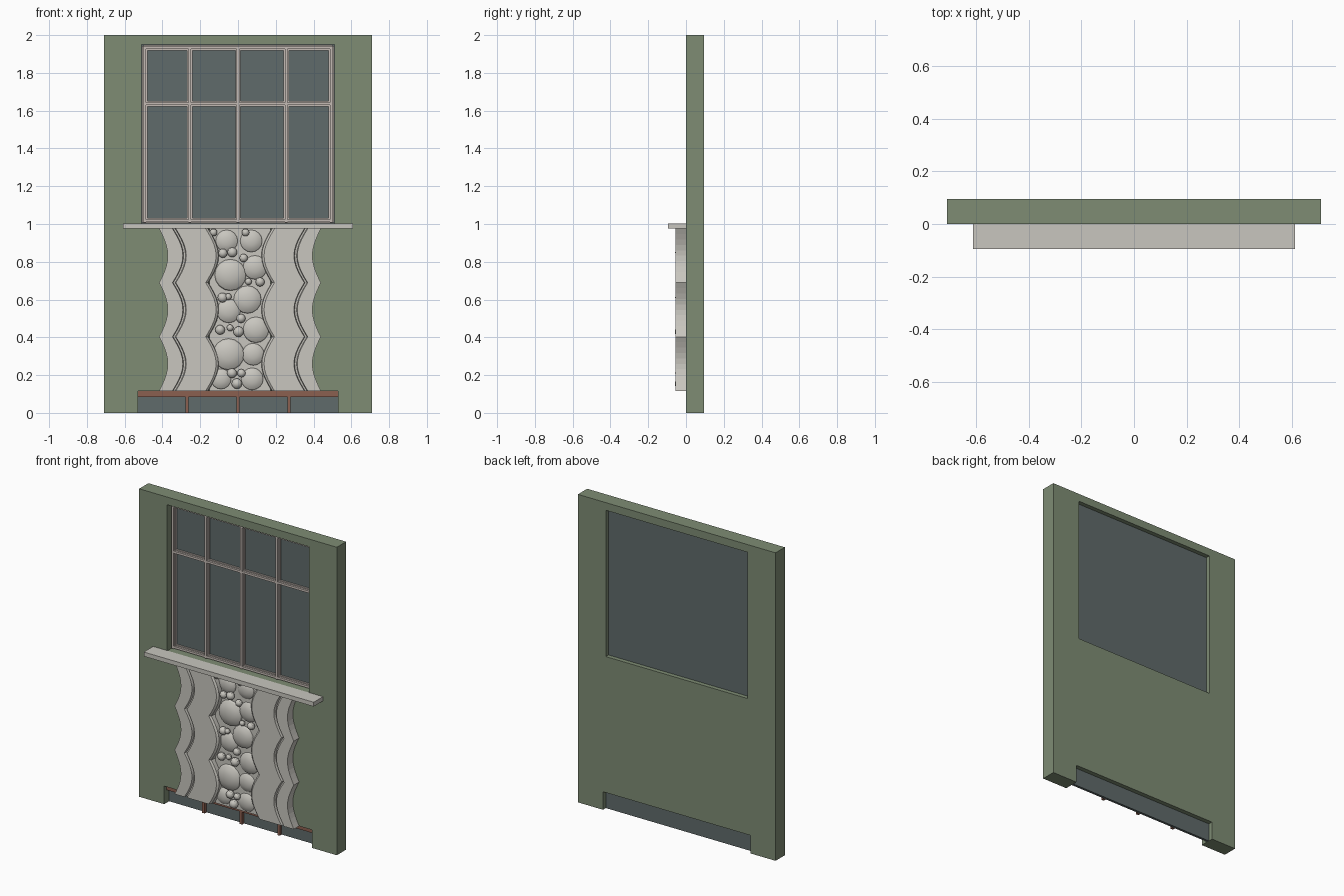
import bpy, bmesh
from math import sin, pi
from mathutils import Matrix, Vector

if "Cube" in bpy.data.objects:
    bpy.data.objects.remove(bpy.data.objects["Cube"])


def material(name, rgb):
    m = bpy.data.materials.new(name)
    m.use_nodes = True
    col = (*rgb, 1)
    m.diffuse_color = col
    m.node_tree.nodes["Principled BSDF"].inputs["Base Color"].default_value = col
    return m


GREEN = material("green_plaster", (0.21, 0.265, 0.175))
STONE = material("pale_stone", (0.58, 0.565, 0.52))
FRAME = material("frame_beige", (0.56, 0.50, 0.46))
GLASS = material("slate_glass", (0.115, 0.145, 0.145))
BROWN = material("red_brown_metal", (0.26, 0.115, 0.08))


def finish(name, bm, mat):
    bmesh.ops.recalc_face_normals(bm, faces=bm.faces)
    mesh = bpy.data.meshes.new(name)
    bm.to_mesh(mesh)
    bm.free()
    mesh.materials.append(mat)
    obj = bpy.data.objects.new(name, mesh)
    bpy.context.collection.objects.link(obj)
    return obj


def add_box(bm, x0, x1, y0, y1, z0, z1):
    size = Vector((x1 - x0, y1 - y0, z1 - z0))
    mid = Vector((x0 + x1, y0 + y1, z0 + z1)) / 2
    bmesh.ops.create_cube(bm, size=1, matrix=Matrix.Translation(mid) @ Matrix.Diagonal((*size, 1)))


def box(name, mat, *bounds):
    bm = bmesh.new()
    add_box(bm, *bounds)
    return finish(name, bm, mat)


# Wall panel with a window opening and a low opening at the foot
bm = bmesh.new()
xs = [-0.71, -0.53, -0.51, 0.51, 0.53, 0.71]
zs = [0, 0.117, 1.0, 1.95, 2.0]
for x0, x1 in zip(xs, xs[1:]):
    for z0, z1 in zip(zs, zs[1:]):
        cx = abs(x0 + x1) / 2
        window = cx < 0.51 and z0 == 1.0
        foot = cx < 0.53 and z0 == 0
        if not (window or foot):
            bm.faces.new([bm.verts.new((x, 0, z)) for x, z in
                          ((x0, z0), (x1, z0), (x1, z1), (x0, z1))])
bmesh.ops.remove_doubles(bm, verts=bm.verts, dist=0.0001)
new = bmesh.ops.extrude_face_region(bm, geom=bm.faces[:])["geom"]
bmesh.ops.translate(bm, vec=(0, 0.095, 0), verts=[v for v in new if isinstance(v, bmesh.types.BMVert)])
finish("wall", bm, GREEN)

# Window glass and its stepped bars
box("window_glass", GLASS, -0.51, 0.51, 0.056, 0.067, 1.0, 1.95)
bm = bmesh.new()
for half, front in ((0.014, 0.045), (0.007, 0.032)):
    for x in (-0.493, -0.255, 0, 0.255, 0.493):
        add_box(bm, x - half, x + half, front, 0.058, 1.008, 1.943)
    for z in (1.018, 1.636, 1.933):
        add_box(bm, -0.5, 0.5, front + 0.001, 0.058, z - half, z + half)
finish("window_bars", bm, FRAME)

# Stone sill
box("sill", STONE, -0.61, 0.61, -0.095, 0, 0.975, 1.003)

# Foot opening: glass, top rail and short posts
box("foot_glass", GLASS, -0.53, 0.53, 0.05, 0.066, 0, 0.117)
box("foot_rail", BROWN, -0.53, 0.53, 0.025, 0.052, 0.083, 0.117)
bm = bmesh.new()
for x in (-0.27, 0, 0.27):
    add_box(bm, x - 0.009, x + 0.009, 0.03, 0.054, 0, 0.085)
finish("foot_posts", bm, BROWN)

# Scalloped stone drapes: one grooved section swept up three scallops
CENTRE, LOW, HIGH, SCALLOPS, STEPS = 0.011, 0.117, 0.975, 3, 10
# (x at the cusps, inward bulge, y)
SECTION = [(0.428, 0.045, 0), (0.428, 0.045, -0.055),
           (0.358, 0.055, -0.055), (0.354, 0.055, -0.038),
           (0.344, 0.055, -0.038), (0.340, 0.055, -0.055),
           (0.182, 0.055, -0.055), (0.170, 0.055, -0.046),
           (0.166, 0.055, 0)]
for side, label in ((1, "left"), (-1, "right")):
    bm = bmesh.new()
    rings = []
    for i in range(SCALLOPS * STEPS + 1):
        bulge = sin(pi * (i % STEPS) / STEPS)
        z = LOW + (HIGH - LOW) * i / (SCALLOPS * STEPS)
        rings.append([bm.verts.new((CENTRE + side * (x - b * bulge), y, z)) for x, b, y in SECTION])
    for a, b in zip(rings, rings[1:]):
        for k in range(len(SECTION)):
            n = (k + 1) % len(SECTION)
            bm.faces.new((a[k], a[n], b[n], b[k]))
    bm.faces.new(rings[0])
    bm.faces.new(rings[-1])
    finish(label + "_stone_drape", bm, STONE)

# Bed and pebbles between the drapes
box("pebble_bed", STONE, -0.15, 0.172, -0.018, 0, LOW, HIGH)


def pebbles(name, spots, depth, y, segments):
    bm = bmesh.new()
    for x, z, r in spots:
        place = (Matrix.Translation((x, y, z)) @ Matrix.Diagonal((r, r * depth, r, 1))
                 @ Matrix.Rotation(pi / 2, 4, 'X'))
        bmesh.ops.create_uvsphere(bm, u_segments=segments, v_segments=8, radius=1, matrix=place)
    obj = finish(name, bm, STONE)
    bpy.ops.object.select_all(action='DESELECT')
    obj.select_set(True)
    bpy.context.view_layer.objects.active = obj
    bpy.ops.object.shade_smooth_by_angle(angle=0.4)


pebbles("large_pebbles", [
    (-0.06, 0.91, 0.06), (0.07, 0.91, 0.06), (-0.04, 0.73, 0.085),
    (0.09, 0.77, 0.065), (0.05, 0.60, 0.075), (-0.05, 0.54, 0.065),
    (0.095, 0.44, 0.07), (-0.05, 0.31, 0.085), (0.08, 0.31, 0.06),
    (0.075, 0.18, 0.06), (-0.09, 0.18, 0.055)], 0.42, -0.015, 16)
pebbles("small_pebbles", [
    (-0.13, 0.955, 0.02), (0.04, 0.955, 0.02), (-0.08, 0.845, 0.024),
    (-0.03, 0.85, 0.026), (0.03, 0.82, 0.022), (0.055, 0.695, 0.018),
    (0.117, 0.693, 0.024), (-0.082, 0.61, 0.026), (-0.052, 0.615, 0.018),
    (0.016, 0.50, 0.024), (-0.095, 0.44, 0.026), (-0.042, 0.45, 0.018),
    (0.003, 0.43, 0.028), (-0.032, 0.21, 0.026), (0.018, 0.21, 0.022),
    (-0.006, 0.155, 0.028)], 0.9, -0.034, 12)
